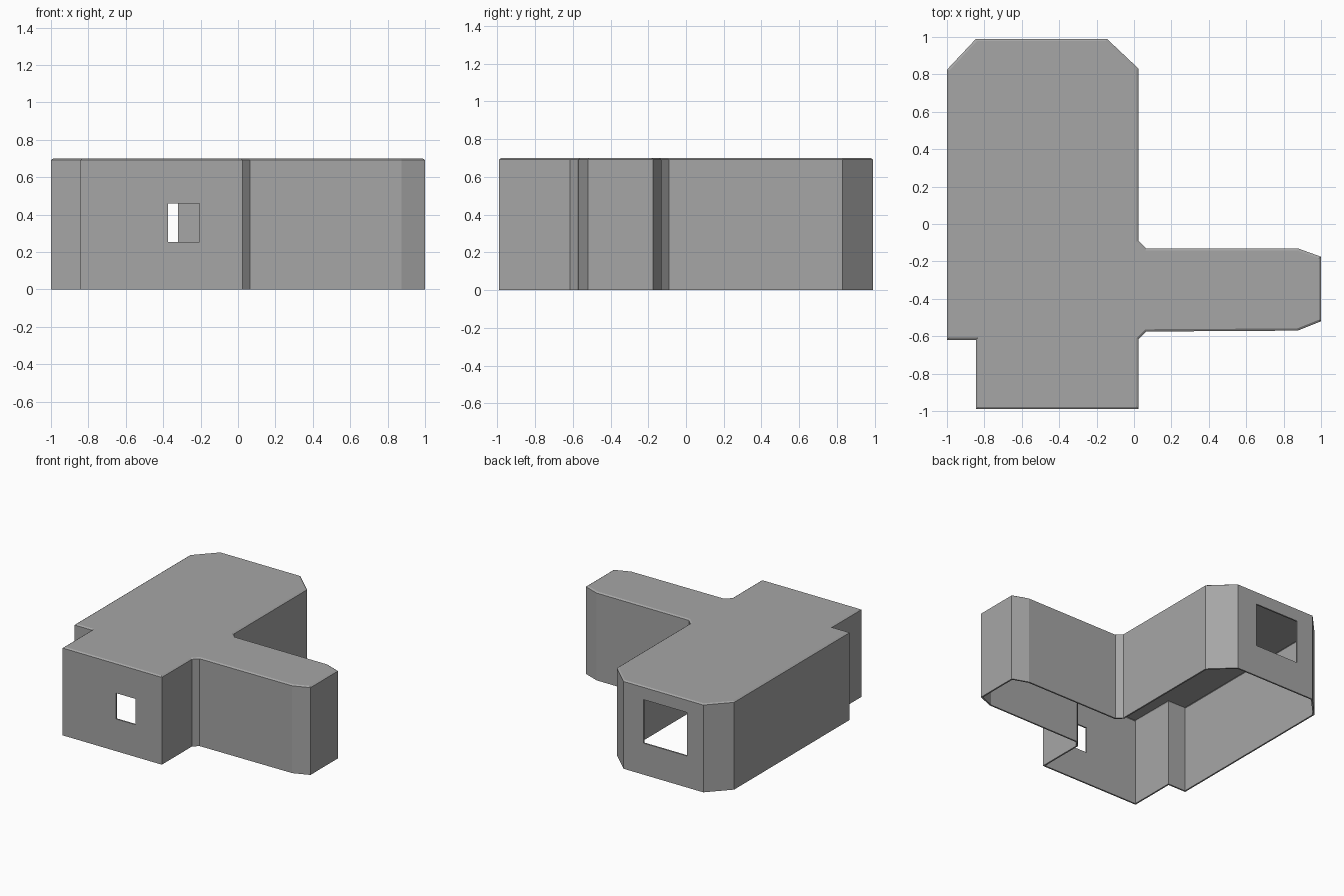
import bpy
import bmesh

cube = bpy.data.objects.get("Cube")
if cube:
    bpy.data.objects.remove(cube, do_unlink=True)

HEIGHT = 0.7
WALL = 0.012
RIM = 0.012       # width of the sloped roof edge
RIM_DROP = 0.008

# Floor plan, counter-clockwise: front block, side wing, rear hall, notch
PLAN = [
    (-0.845, -0.99), (0.025, -0.99), (0.025, -0.615), (0.065, -0.575),
    (0.875, -0.57), (1, -0.52), (1, -0.175), (0.875, -0.13),
    (0.065, -0.13), (0.025, -0.09), (0.025, 0.83), (-0.145, 0.99),
    (-0.845, 0.99), (-1, 0.825), (-1, -0.62), (-0.845, -0.62),
]

grey = bpy.data.materials.new("plain grey")
grey.use_nodes = True
colour = (0.38, 0.38, 0.38, 1)
grey.diffuse_color = colour
grey.node_tree.nodes["Principled BSDF"].inputs["Base Color"].default_value = colour


def make_object(name, bm):
    mesh = bpy.data.meshes.new(name)
    bm.to_mesh(mesh)
    bm.free()
    obj = bpy.data.objects.new(name, mesh)
    bpy.context.collection.objects.link(obj)
    return obj


def box(name, low, high):
    bm = bmesh.new()
    bmesh.ops.create_cube(bm, size=1)
    for v in bm.verts:
        v.co = [(a + b) / 2 + c * (b - a) for a, b, c in zip(low, high, v.co)]
    return make_object(name, bm)


def apply_modifier(obj, mod):
    bpy.context.view_layer.objects.active = obj
    bpy.ops.object.modifier_apply(modifier=mod.name)


# Walls and roof as one shell, open underneath
bm = bmesh.new()
floor = [bm.verts.new((x, y, 0)) for x, y in PLAN]
eaves = [bm.verts.new((x, y, HEIGHT - RIM_DROP)) for x, y in PLAN]
for i in range(len(PLAN)):
    j = (i + 1) % len(PLAN)
    bm.faces.new((floor[i], floor[j], eaves[j], eaves[i]))
roof = bm.faces.new(eaves)
bm.normal_update()

# Sloped rim around the roof
bmesh.ops.inset_region(bm, faces=[roof], thickness=RIM, depth=RIM_DROP,
                       use_even_offset=True)
shell = make_object("building_shell", bm)
shell.data.materials.append(grey)

# Wall thickness, kept inside the outline
solid = shell.modifiers.new("thickness", "SOLIDIFY")
solid.thickness = WALL
solid.offset = -1
solid.use_even_offset = True
apply_modifier(shell, solid)

# Window openings in the front and back walls
openings = [
    box("front_window_cutter", (-0.375, -1.1, 0.255), (-0.205, -0.9, 0.46)),
    box("back_window_cutter", (-0.7, 0.9, 0.25), (-0.32, 1.1, 0.595)),
]
for cutter in openings:
    cutter.hide_render = True
    cut = shell.modifiers.new("opening", "BOOLEAN")
    cut.operation = "DIFFERENCE"
    cut.solver = "EXACT"
    cut.object = cutter
    apply_modifier(shell, cut)
    bpy.data.objects.remove(cutter, do_unlink=True)
